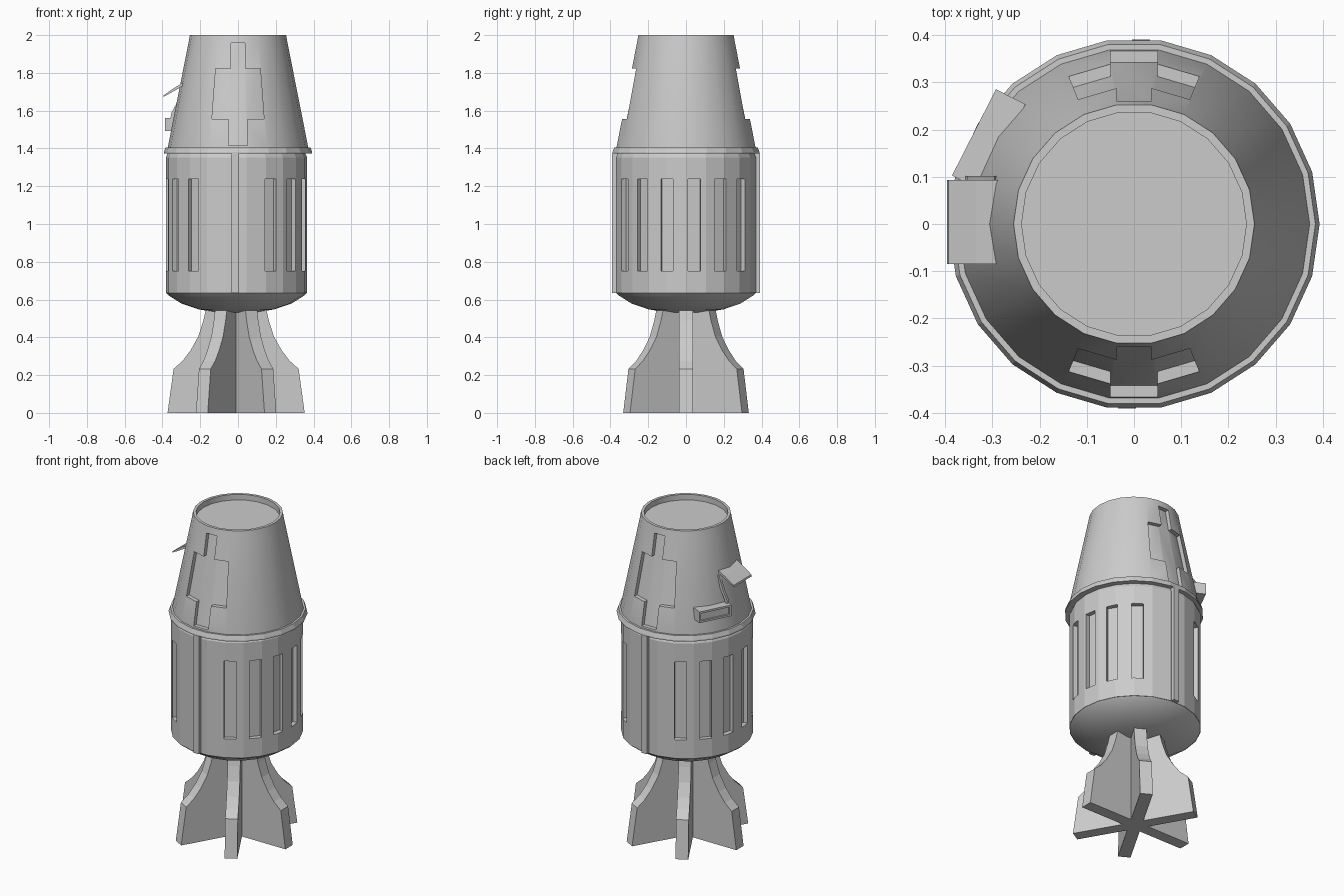
import bpy, bmesh
from math import sin, cos, pi, radians
from mathutils import Matrix, Vector

if "Cube" in bpy.data.objects:
    bpy.data.objects.remove(bpy.data.objects["Cube"])

SIDES = 22
CX = -0.008  # lower body sits a touch left of the nose


def finish(name, bm, smooth=None):
    bmesh.ops.recalc_face_normals(bm, faces=bm.faces)
    me = bpy.data.meshes.new(name)
    bm.to_mesh(me)
    bm.free()
    ob = bpy.data.objects.new(name, me)
    bpy.context.collection.objects.link(ob)
    if smooth:
        shade(ob, smooth)
    return ob


def activate(ob):
    bpy.ops.object.select_all(action='DESELECT')
    ob.select_set(True)
    bpy.context.view_layer.objects.active = ob


def shade(ob, angle):
    activate(ob)
    bpy.ops.object.shade_smooth_by_angle(angle=radians(angle))


def lathe(name, profile, cx=0.0, smooth=None):
    bm = bmesh.new()
    rings = []
    for r, z in profile:
        if r == 0:
            rings.append([bm.verts.new((cx, 0, z))] * SIDES)
        else:
            rings.append([bm.verts.new((cx + r * cos(2 * pi * i / SIDES),
                                        r * sin(2 * pi * i / SIDES), z)) for i in range(SIDES)])
    for a, b in zip(rings, rings[1:]):
        for i in range(SIDES):
            j = (i + 1) % SIDES
            bm.faces.new(list(dict.fromkeys((a[i], a[j], b[j], b[i]))))
    return finish(name, bm, smooth)


def add_prism(bm, outline, y0, y1, mat=Matrix()):
    """Outline in the xz plane, extruded from y0 to y1."""
    a = [bm.verts.new(mat @ Vector((x, y0, z))) for x, z in outline]
    b = [bm.verts.new(mat @ Vector((x, y1, z))) for x, z in outline]
    bm.faces.new(a)
    bm.faces.new(b[::-1])
    for i in range(len(a)):
        j = (i + 1) % len(a)
        bm.faces.new((a[j], a[i], b[i], b[j]))


def rect(x0, x1, z0, z1):
    return [(x0, z0), (x1, z0), (x1, z1), (x0, z1)]


def cut(ob, cutter, keep=False):
    m = ob.modifiers.new("cut", 'BOOLEAN')
    m.operation, m.solver, m.object = 'DIFFERENCE', 'EXACT', cutter
    activate(ob)
    bpy.ops.object.modifier_apply(modifier=m.name)
    bpy.data.objects.remove(cutter)


def around_z(deg, cx=CX):
    return Matrix.Translation((cx, 0, 0)) @ Matrix.Rotation(radians(deg), 4, 'Z')


# Barrel with two groups of six window slots
barrel = lathe("barrel", [(0, 0.634), (0.374, 0.634), (0.374, 1.352), (0.362, 1.38), (0, 1.38)], CX)
bm = bmesh.new()
for side in (0, 180):
    for k in range(6):
        add_prism(bm, rect(0.343, 0.45, 0.75, 1.237), -0.034, 0.034, around_z(side - 61 + 22.6 * k))
cut(barrel, finish("slot_cutter", bm))

# Rounded bottom
lathe("bottom_dome", [(0.374, 0.636), (0.36, 0.622), (0.29, 0.578), (0.20, 0.548),
                      (0.10, 0.532), (0, 0.528)], CX, 40)

# Seam strips front and back
bm = bmesh.new()
for deg in (0, 180):
    add_prism(bm, rect(-0.034, 0.004, 0.636, 1.372), -0.391, -0.355, around_z(deg, 0))
finish("seam_strips", bm)

# Collar between barrel and nose
lathe("collar", [(0, 1.372), (0.393, 1.372), (0.393, 1.38), (0.384, 1.405), (0, 1.405)])

# Tapered nose with a shallow rimmed top
nose = lathe("nose", [(0, 1.39), (0.372, 1.39), (0.372, 1.405), (0.261, 1.965), (0.255, 2.0),
                      (0.238, 2.0), (0.238, 1.965), (0, 1.965)])
# Recessed hatch outlines, front and back
half = [(0.05, 1.415), (0.05, 1.555), (0.138, 1.555), (0.118, 1.822), (0.036, 1.822), (0.036, 1.958)]
bm = bmesh.new()
add_prism(bm, half + [(-x, z) for x, z in reversed(half)], -0.5, 0.5)
hatch = finish("hatch_cutter", bm)
core = lathe("hatch_core", [(0, 1.3), (0.368, 1.3), (0.218, 2.05), (0, 2.05)])
cut(hatch, core)
cut(nose, hatch)
shade(nose, 28)

# Six tail fins
fin = [(0, 0), (0.363, 0), (0.331, 0.233), (0.284, 0.275), (0.242, 0.33),
       (0.20, 0.405), (0.173, 0.49), (0.157, 0.56), (0, 0.56)]
bm = bmesh.new()
for k in range(6):
    add_prism(bm, fin, -0.036, 0.036, around_z(60 * k, -0.01))
finish("tail_fins", bm)

# Side flap, a thin bent plate sticking out of the nose
bm = bmesh.new()
add_prism(bm, [(-0.285, 1.752), (-0.335, 1.722), (-0.393, 1.682),
               (-0.396, 1.672), (-0.335, 1.706), (-0.285, 1.735)], -0.085, 0.093)
finish("side_flap", bm)

# Side tray with an inset front
tray_mat = Matrix.Translation((-0.302, 0.178, 0)) @ Matrix.Rotation(radians(153), 4, 'Z')
bm = bmesh.new()
add_prism(bm, rect(-0.03, 0.04, 1.492, 1.562), -0.1, 0.105, tray_mat)
tray = finish("side_tray", bm)
bm = bmesh.new()
add_prism(bm, rect(0.03, 0.06, 1.504, 1.55), -0.088, 0.093, tray_mat)
cut(tray, finish("tray_cutter", bm))

# Curved arm joining tray and flap
bm = bmesh.new()
add_prism(bm, [(-0.362, 1.535), (-0.352, 1.59), (-0.33, 1.63), (-0.31, 1.69), (-0.295, 1.73),
               (-0.285, 1.69), (-0.318, 1.62), (-0.338, 1.58), (-0.345, 1.535)], 0.085, 0.102)
finish("flap_arm", bm, 30)
